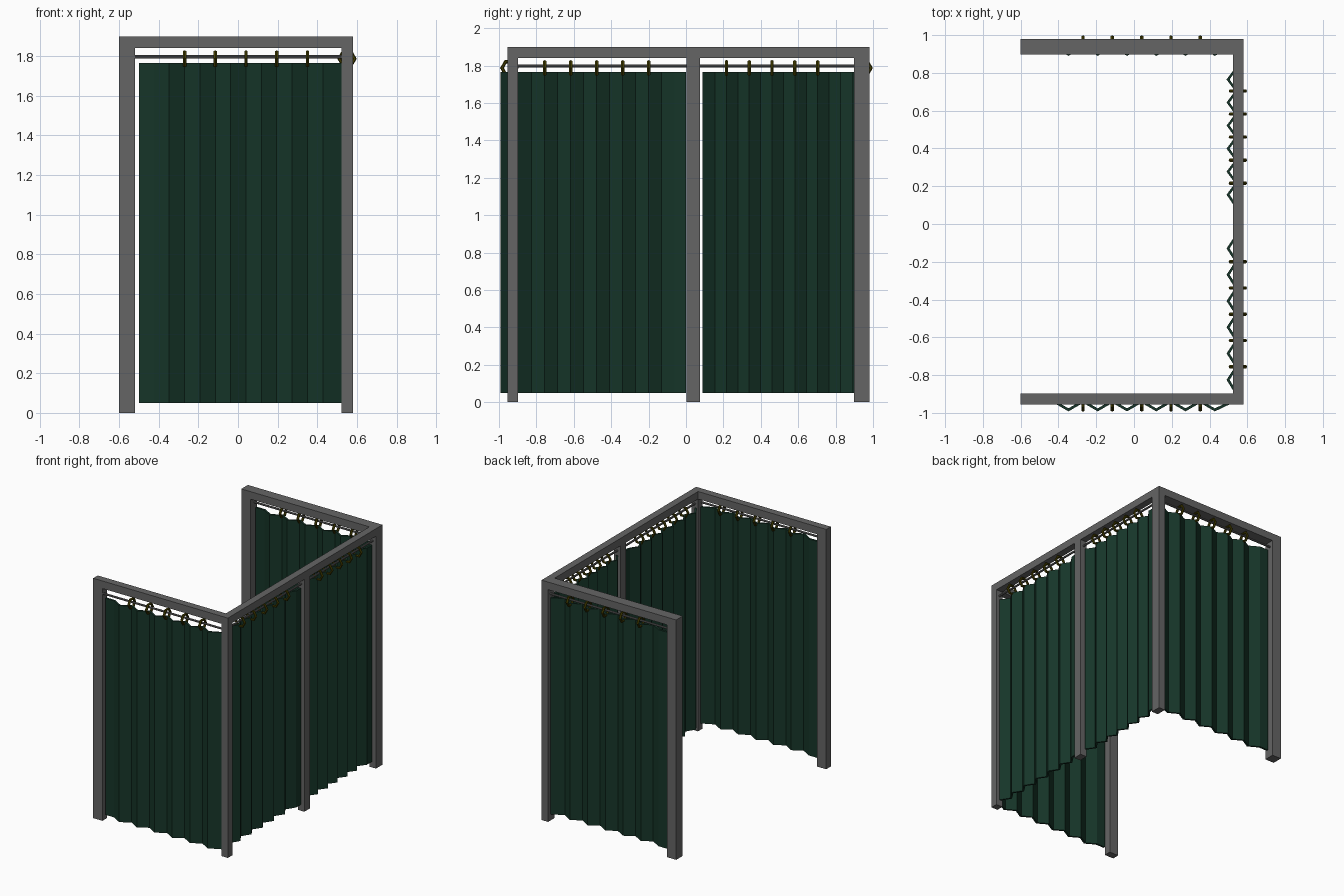
import bpy, bmesh
from math import pi
from mathutils import Matrix, Vector

if "Cube" in bpy.data.objects:
    bpy.data.objects.remove(bpy.data.objects["Cube"])


def material(name, rgb):
    m = bpy.data.materials.new(name)
    m.diffuse_color = (*rgb, 1)
    m.use_nodes = True
    m.node_tree.nodes["Principled BSDF"].inputs["Base Color"].default_value = m.diffuse_color
    return m


GREY = material("frame_grey", (0.13, 0.13, 0.13))
GREEN = material("curtain_green", (0.008, 0.036, 0.022))
BRASS = material("ring_brass", (0.06, 0.05, 0.0))


def finish(name, bm, mat):
    bmesh.ops.recalc_face_normals(bm, faces=bm.faces)
    me = bpy.data.meshes.new(name)
    bm.to_mesh(me)
    bm.free()
    me.materials.append(mat)
    ob = bpy.data.objects.new(name, me)
    bpy.context.collection.objects.link(ob)
    return ob


def box(name, x0, x1, y0, y1, z0, z1):
    bm = bmesh.new()
    size = Matrix.Diagonal((x1 - x0, y1 - y0, z1 - z0, 1))
    mid = Matrix.Translation(((x0 + x1) / 2, (y0 + y1) / 2, (z0 + z1) / 2))
    bmesh.ops.create_cube(bm, size=1, matrix=mid @ size)
    finish(name, bm, GREY)


# Frame posts and top beams
H, B = 1.90, 1.84
for side, y0, y1 in (("front", -0.955, -0.898), ("back", 0.898, 0.98)):
    box(side + "_left_post", -0.60, -0.52, y0, y1, 0, B)
    box(side + "_right_post", 0.523, 0.58, y0, y1, 0, B)
    box(side + "_beam", -0.60, 0.58, y0, y1, B, H)
box("middle_post", 0.523, 0.58, 0.003, 0.075, 0, B)
box("side_beam", 0.523, 0.58, -0.898, 0.898, B, H)


def curtain_set(name, start, end, first, step, peak, rod_end, side=False):
    """Pleated curtain with rod and rings; runs along x, or along -y if side."""
    # local: u along the curtain, v across it; folds point towards -v
    def place(u, v, z):
        return Vector((v, u, z)) if side else Vector((u, v, z))
    depth, thick = 0.045, 0.016
    pts = [(start, peak + depth)]
    for i in range(13):
        u = first + (i - 1) * step / 2
        pts.append((end if i == 12 else u, peak + depth * (i % 2 == 0)))

    # Pleated cloth with thickness
    bm = bmesh.new()
    outline = pts + [(u, v + thick) for u, v in reversed(pts)]
    face = bm.faces.new([bm.verts.new(place(u, v, 0.05)) for u, v in outline])
    n = len(pts)
    bm.faces.remove(face)
    vs = list(bm.verts)
    for i in range(n - 1):
        bm.faces.new((vs[i], vs[i + 1], vs[2 * n - 2 - i], vs[2 * n - 1 - i]))
    ext = bmesh.ops.extrude_face_region(bm, geom=bm.faces[:], use_keep_orig=True)
    top = [g for g in ext["geom"] if isinstance(g, bmesh.types.BMVert)]
    bmesh.ops.translate(bm, verts=top, vec=(0, 0, 1.715))
    finish(name + "_curtain", bm, GREEN)

    # Curtain rod
    mid_v = peak + 0.06 if side else (-0.945 if peak < 0 else 0.95)
    turn = Matrix.Rotation(pi / 2, 4, "X" if side else "Y")
    bm = bmesh.new()
    r0, r1 = rod_end
    bmesh.ops.create_cone(bm, cap_ends=True, segments=8, radius1=0.008, radius2=0.008,
                          depth=abs(r1 - r0),
                          matrix=Matrix.Translation(place((r0 + r1) / 2, mid_v, 1.797)) @ turn)
    finish(name + "_rod", bm, GREY)

    # Six-sided rings between the folds
    for i in range(5):
        bpy.ops.mesh.primitive_torus_add(
            major_segments=6, minor_segments=6, major_radius=0.039, minor_radius=0.01,
            location=place(first + (i + 0.5) * step, mid_v, 1.787),
            rotation=(pi / 2, 0, 0 if side else pi / 2))
        ring = bpy.context.object
        ring.name = f"{name}_ring_{i + 1}"
        ring.data.materials.append(BRASS)


curtain_set("front", -0.50, 0.523, -0.347, 0.155, -0.992, (-0.52, 0.523))
curtain_set("back", -0.50, 0.523, -0.347, 0.155, 0.89, (-0.52, 0.523))
curtain_set("side_front", 0.0, -0.898, -0.13, -0.139, 0.49, (0.003, -0.898), True)
curtain_set("side_back", 0.893, 0.088, 0.765, -0.122, 0.49, (0.898, 0.075), True)
